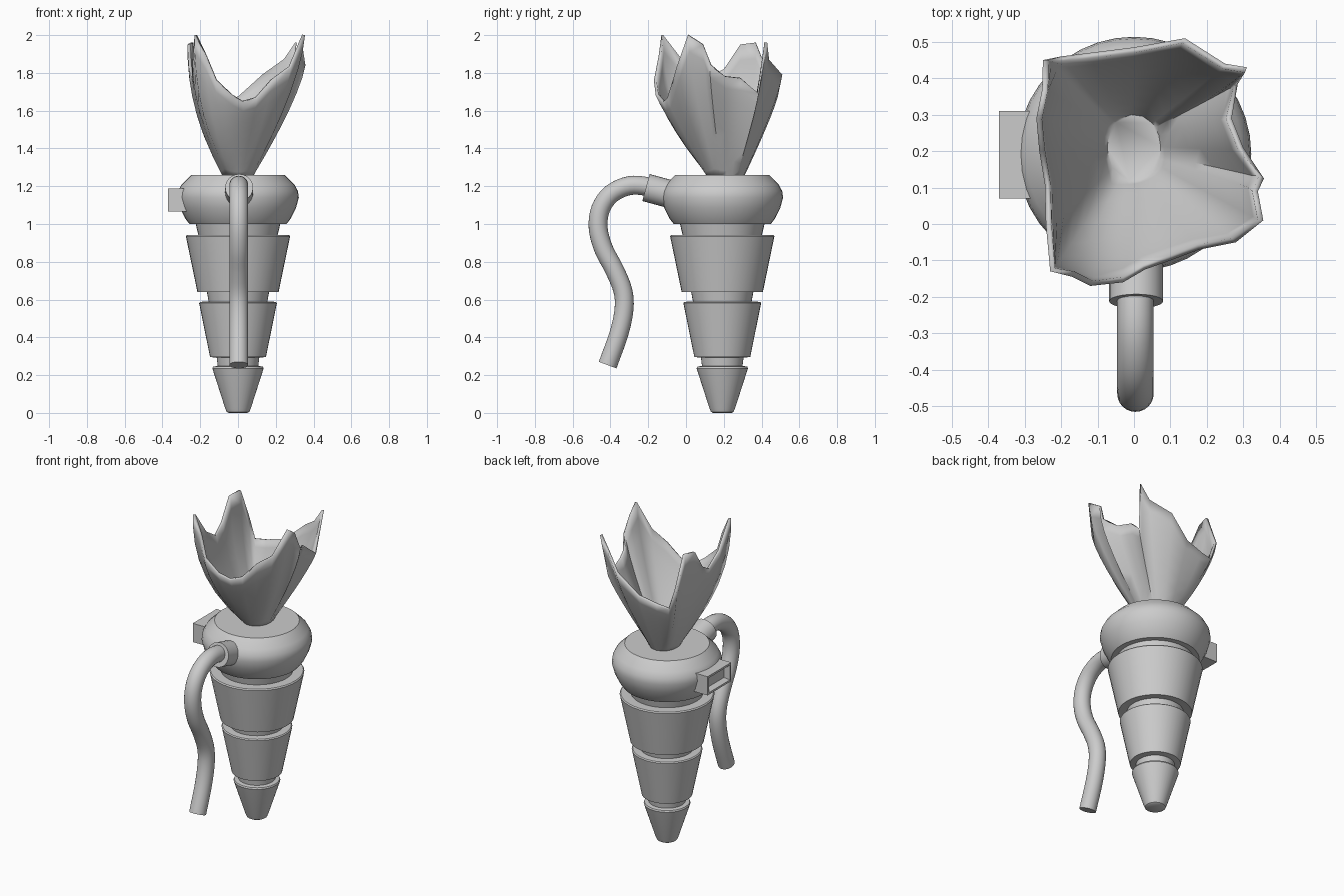
import bpy, bmesh, math
from mathutils import Vector

if "Cube" in bpy.data.objects:
    bpy.data.objects.remove(bpy.data.objects["Cube"])

AXIS = Vector((0, 0.192, 0))  # vertical axis of the body


def finish(name, bm, angle=35, loc=(0, 0, 0)):
    bmesh.ops.recalc_face_normals(bm, faces=bm.faces)
    me = bpy.data.meshes.new(name)
    bm.to_mesh(me)
    bm.free()
    ob = bpy.data.objects.new(name, me)
    ob.location = loc
    bpy.context.collection.objects.link(ob)
    bpy.ops.object.select_all(action='DESELECT')
    ob.select_set(True)
    bpy.context.view_layer.objects.active = ob
    bpy.ops.object.shade_smooth_by_angle(angle=math.radians(angle))
    return ob


def loft(bm, rings, cap_start=True, cap_end=True):
    rows = [[bm.verts.new(p) for p in r] for r in rings]
    n = len(rows[0])
    for a, b in zip(rows, rows[1:]):
        for i in range(n):
            j = (i + 1) % n
            bm.faces.new((a[i], a[j], b[j], b[i]))
    if cap_start:
        bm.faces.new(rows[0])
    if cap_end:
        bm.faces.new(rows[-1])


def lathe(name, profile, seg=40):
    bm = bmesh.new()
    loft(bm, [[(r * math.cos(k * math.tau / seg), r * math.sin(k * math.tau / seg), z)
               for k in range(seg)] for r, z in profile])
    return finish(name, bm, loc=AXIS)


def tube(name, path, radius, seg=24):
    # Sweep a circle along a path lying in the y-z plane
    bm = bmesh.new()
    rings = []
    for i, p in enumerate(path):
        t = (path[min(i + 1, len(path) - 1)] - path[max(i - 1, 0)]).normalized()
        side = Vector((1, 0, 0))
        up = t.cross(side)
        rings.append([p + radius * (math.cos(a) * side + math.sin(a) * up)
                      for a in (k * math.tau / seg for k in range(seg))])
    loft(bm, rings)
    return finish(name, bm)


def smooth_path(pts, steps=4):
    # Catmull-Rom curve through (y, z) points
    v = [Vector((0.004, y, z)) for y, z in pts]
    v = [2 * v[0] - v[1]] + v + [2 * v[-1] - v[-2]]
    out = []
    for a, b, c, d in zip(v, v[1:], v[2:], v[3:]):
        for k in range(steps):
            t = k / steps
            out.append(0.5 * (2 * b + (c - a) * t + (2 * a - 5 * b + 4 * c - d) * t * t
                              + (3 * b - a - 3 * c + d) * t ** 3))
    return out + [v[-2]]


# Stacked tapering body: tip, two segments and rounded head, joined by necks
lathe("tip", [(0.05, 0), (0.06, 0.006), (0.068, 0.025), (0.136, 0.236), (0.132, 0.245), (0.1, 0.25)])
lathe("lower_neck", [(0.105, 0.23), (0.115, 0.31)])
lathe("lower_segment", [(0.11, 0.292), (0.148, 0.296), (0.206, 0.582), (0.2, 0.588), (0.15, 0.59)])
lathe("middle_neck", [(0.152, 0.57), (0.168, 0.66)])
lathe("upper_segment", [(0.16, 0.645), (0.215, 0.64), (0.276, 0.935), (0.27, 0.942), (0.2, 0.942)])
lathe("upper_neck", [(0.205, 0.92), (0.226, 1.01)])
lathe("head", [(0.22, 1.0), (0.257, 1.0), (0.28, 1.03), (0.307, 1.085), (0.322, 1.14),
               (0.317, 1.175), (0.298, 1.21), (0.247, 1.26)])

# Hose and its collar
tube("hose", smooth_path([(-0.1, 1.165), (-0.2, 1.197), (-0.3, 1.203), (-0.395, 1.16), (-0.452, 1.08),
                          (-0.465, 0.98), (-0.437, 0.87), (-0.38, 0.76), (-0.335, 0.65),
                          (-0.328, 0.55), (-0.355, 0.42), (-0.415, 0.253)]), 0.05)
tube("hose_collar", [Vector((0.006, -0.08, 1.157)), Vector((0.006, -0.212, 1.193))], 0.074)

# Side socket with a tapered recess
bm = bmesh.new()
bmesh.ops.create_cube(bm, size=1)
for v in bm.verts:
    v.co = Vector((-0.31, 0.19, 1.127)) + Vector((v.co.x * 0.12, v.co.y * 0.24, v.co.z * 0.12))
bm.normal_update()
outer = min(bm.faces, key=lambda f: f.calc_center_median().x)
bmesh.ops.inset_region(bm, faces=[outer], thickness=0.018)
bmesh.ops.inset_region(bm, faces=[outer], thickness=0.015, depth=-0.035)
finish("side_socket", bm, 30)

# Torn flaring cup: jagged rim lofted up from a small oval base
rim = [(-0.23, -0.13, 2.0), (-0.17, -0.145, 1.89), (-0.12, -0.17, 1.76), (-0.03, -0.16, 1.68),
       (0.03, -0.125, 1.645), (0.1, -0.1, 1.665), (0.18, -0.07, 1.76), (0.28, -0.05, 1.83),
       (0.355, 0.01, 2.0), (0.34, 0.09, 1.95), (0.357, 0.125, 1.84), (0.3, 0.21, 1.78),
       (0.268, 0.29, 1.77), (0.285, 0.385, 1.69), (0.31, 0.43, 1.96), (0.25, 0.44, 1.87),
       (0.14, 0.51, 1.79), (0.0, 0.485, 1.67), (-0.12, 0.47, 1.64), (-0.2, 0.46, 1.63),
       (-0.25, 0.45, 1.76), (-0.252, 0.37, 1.96), (-0.268, 0.29, 1.95), (-0.26, 0.2, 1.82),
       (-0.245, 0.11, 1.77), (-0.242, 0.0, 1.84)]
rings = []
for s in (0, 0.05, 0.15, 0.3, 0.45, 0.6, 0.75, 0.88, 1):
    ring = []
    for x, y, z in rim:
        a = math.atan2(y - 0.2, x - 0.03)
        base = Vector((0.082 * math.cos(a), 0.21 + 0.1 * math.sin(a)))
        p = 1.1 + max(0, z - 1.65) * (3.5 if x < -0.1 else 1.0)
        q = base.lerp(Vector((x, y)), 1 - (1 - s) ** p)
        ring.append((q.x, q.y, 1.255 + (z - 1.255) * s))
    rings.append(ring)
bm = bmesh.new()
loft(bm, rings, cap_end=False)
cup = finish("torn_cup", bm, 60)
shell = cup.modifiers.new("thickness", 'SOLIDIFY')
shell.thickness = 0.016
shell.offset = -1
